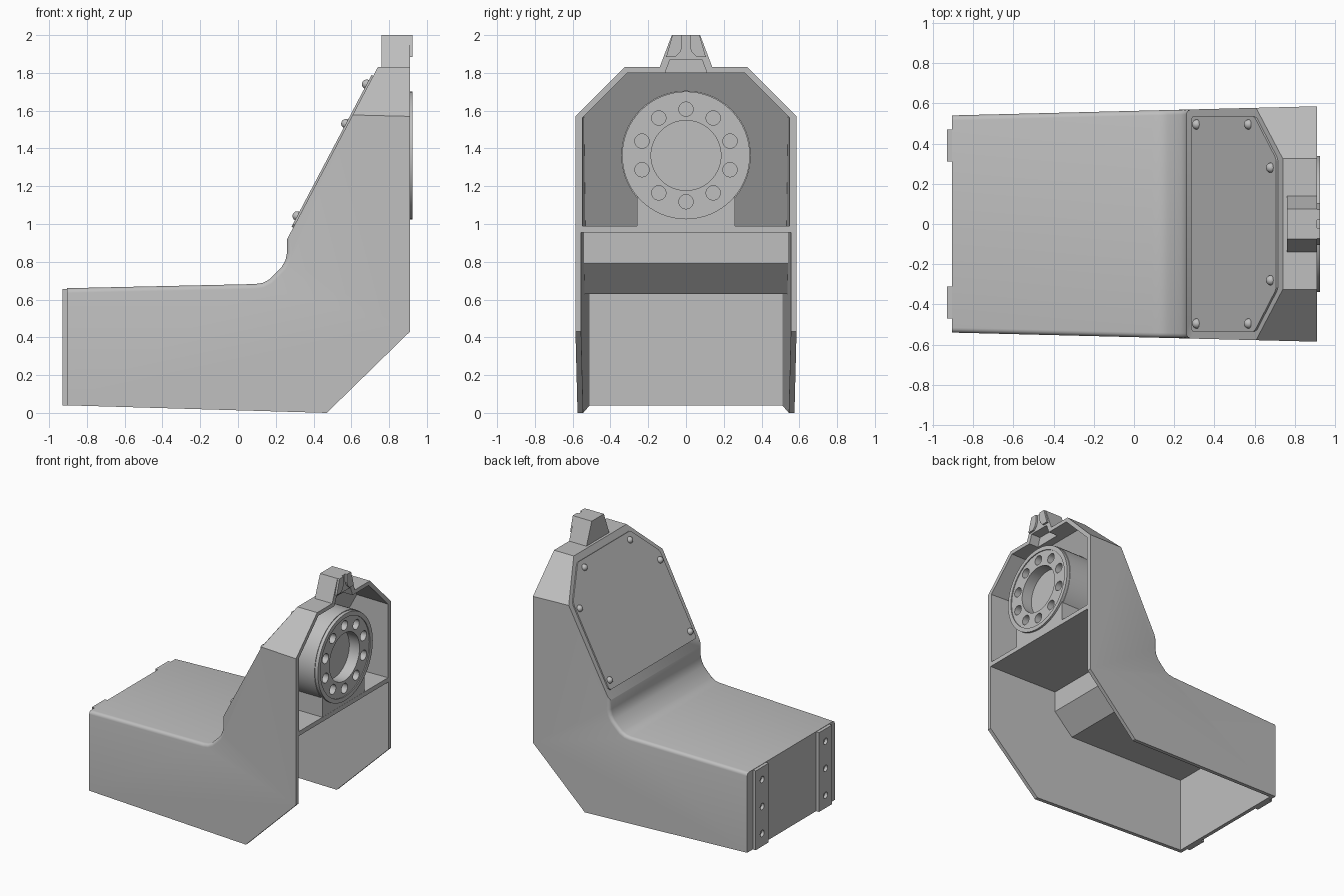
import bpy, bmesh, math
from mathutils import Vector, Matrix

cube = bpy.data.objects.get("Cube")
if cube:
    bpy.data.objects.remove(cube, do_unlink=True)

grey = bpy.data.materials.new("light grey")
grey.use_nodes = True
grey.diffuse_color = (0.52, 0.52, 0.52, 1)
grey.node_tree.nodes["Principled BSDF"].inputs["Base Color"].default_value = grey.diffuse_color

# Sloped back face: starting point, direction up the slope, outward normal
FOOT = Vector((0.26, 0, 0.92))
UP = Vector((0.48, 0, 0.91)).normalized()
OUT = Vector((-UP.z, 0, UP.x))


def finish(name, bm):
    bmesh.ops.recalc_face_normals(bm, faces=bm.faces)
    mesh = bpy.data.meshes.new(name)
    bm.to_mesh(mesh)
    bm.free()
    mesh.materials.append(grey)
    obj = bpy.data.objects.new(name, mesh)
    bpy.context.collection.objects.link(obj)
    return obj


def stack(loops):
    """Closed solid through a row of matching point loops."""
    bm = bmesh.new()
    rings = [[bm.verts.new(p) for p in loop] for loop in loops]
    n = len(rings[0])
    for a, b in zip(rings, rings[1:]):
        for i in range(n):
            j = (i + 1) % n
            bm.faces.new((a[i], a[j], b[j], b[i]))
    bm.faces.new(rings[0])
    bm.faces.new(rings[-1])
    bmesh.ops.recalc_face_normals(bm, faces=bm.faces)
    return bm


def side_prism(profile, inset=0.0):
    """Side profile (x, z) spread across the tapering width."""
    return stack([[(x, s * (0.5625 + 0.025 * x - inset), z) for x, z in profile]
                  for s in (-1, 1)])


def cross_prism(profile, x0, x1):
    """Profile (y, z) pulled along x."""
    return stack([[(x, y, z) for y, z in profile] for x in (x0, x1)])


def lathe_x(rings, y, z, sides):
    """Rings (x, radius) about an axis along x."""
    angles = [2 * math.pi * i / sides for i in range(sides)]
    return stack([[(x, y + r * math.sin(a), z + r * math.cos(a)) for a in angles]
                  for x, r in rings])


def clip(bm, point, normal):
    bmesh.ops.bisect_plane(bm, geom=bm.verts[:] + bm.edges[:] + bm.faces[:],
                           plane_co=point, plane_no=normal, clear_outer=True)
    bmesh.ops.holes_fill(bm, edges=[e for e in bm.edges if e.is_boundary], sides=0)


def clip_shoulders(bm, y, z):
    for s in (-1, 1):
        clip(bm, (0, s * y, z), (0, s, 1))


def cut(obj, bm):
    cutter = finish("cutter", bm)
    cutter.hide_render = True
    mod = obj.modifiers.new("cut", 'BOOLEAN')
    mod.operation = 'DIFFERENCE'
    mod.solver = 'EXACT'
    mod.object = cutter
    graph = bpy.context.evaluated_depsgraph_get()
    mesh = bpy.data.meshes.new_from_object(obj.evaluated_get(graph))
    obj.modifiers.clear()
    obj.data = mesh
    bpy.data.objects.remove(cutter, do_unlink=True)


def smooth(obj):
    bpy.ops.object.select_all(action='DESELECT')
    obj.select_set(True)
    bpy.context.view_layer.objects.active = obj
    bpy.ops.object.shade_smooth_by_angle(angle=math.radians(28))


# Housing: outer skin with rounded lower edges and chamfered shoulders
outer = [(-0.905, 0.04), (-0.905, 0.66), (0.09, 0.682), (0.13, 0.688), (0.165, 0.706),
         (0.2, 0.74), (0.233, 0.775), (0.252, 0.81), (0.26, 0.85), (0.26, 0.92),
         (0.74, 1.83), (0.91, 1.83), (0.91, 0.43), (0.47, 0)]
bm = side_prism(outer)
rim = [e for e in bm.edges
       if e.verts[0].co.y * e.verts[1].co.y > 0
       and all(0.6 < v.co.z < 0.93 and v.co.x < 0.27 for v in e.verts)]
bmesh.ops.bevel(bm, geom=rim, offset=0.025, segments=4, profile=0.5, affect='EDGES')
clip_shoulders(bm, 0.325, 1.83)
housing = finish("housing", bm)

# Lower hollow, open underneath and at the end
cut(housing, side_prism([(-0.875, -0.2), (-0.875, 0.63), (0.145, 0.63), (0.305, 0.79),
                         (0.305, 0.955), (1.1, 0.955), (1.1, -0.2)], 0.03))

# Upper pocket behind the sloped wall
bm = side_prism([(0.34, 0.99), (0.767, 1.8), (1.1, 1.8), (1.1, 0.99)], 0.038)
clip_shoulders(bm, 0.31, 1.8)
cut(housing, bm)

# Notch through the roof, shared with the lug
notch = [(-0.118, 1.78), (0.118, 1.78), (0.085, 1.87), (-0.085, 1.87)]
cut(housing, cross_prism(notch, 0.83, 1))
smooth(housing)

# Top lug with two raised lips
lug = finish("top_lug", cross_prism([(-0.14, 1.829), (0.14, 1.829), (0.075, 2), (-0.075, 2)],
                                    0.76, 0.91))
cut(lug, cross_prism(notch, 0.83, 1))
for s, side in ((1, "left"), (-1, "right")):
    lip = [(0.02, 2), (0.072, 2), (0.105, 1.885), (0.055, 1.885), (0.03, 1.91), (0.02, 1.94)]
    finish(side + "_lug_lip", cross_prism([(s * y, z) for y, z in lip], 0.89, 0.925))

# Bearing barrel with bolt holes, trimmed inside the sloped wall
AXIS_Z = 1.363
bm = lathe_x([(0.3, 0.343), (0.9, 0.343), (0.9, 0.338), (0.925, 0.338), (0.925, 0.305),
              (0.918, 0.305), (0.918, 0.185), (0.83, 0.185)], 0, AXIS_Z, 64)
inside = FOOT + Vector((0.025, 0, 0))
clip(bm, inside, OUT)
barrel = finish("bearing_barrel", bm)
for i in range(10):
    a = 2 * math.pi * i / 10
    cut(barrel, lathe_x([(0.85, 0.038), (1, 0.038)],
                        0.245 * math.sin(a), AXIS_Z + 0.245 * math.cos(a), 20))
smooth(barrel)

# Pedestal under the barrel
bm = cross_prism([(-0.26, 0.98), (0.26, 0.98), (0.26, 1.18), (-0.26, 1.18)], 0.2, 0.909)
clip(bm, inside, OUT)
pedestal = finish("barrel_pedestal", bm)
cut(pedestal, lathe_x([(0.1, 0.335), (1.2, 0.335)], 0, AXIS_Z, 64))

# Mounting pads on the low end
for s, side in ((1, "left"), (-1, "right")):
    pad = finish(side + "_mounting_pad",
                 cross_prism([(s * 0.31, 0.04), (s * 0.47, 0.04),
                              (s * 0.47, 0.657), (s * 0.31, 0.657)], -0.93, -0.9))
    for z in (0.14, 0.35, 0.56):
        cut(pad, lathe_x([(-1, 0.025), (-0.906, 0.025)], s * 0.39, z, 16))


# Access cover on the slope
def on_slope(x, y, lift):
    return FOOT + UP * ((x - FOOT.x) / UP.x) + OUT * lift + Vector((0, y, 0))


half = [(0.292, 0.52), (0.3, 0.535), (0.6, 0.535), (0.612, 0.525), (0.71, 0.335), (0.716, 0.315)]
outline = half + [(x, -y) for x, y in reversed(half)]
finish("access_cover", stack([[on_slope(x, y, h) for x, y in outline] for h in (-0.01, 0.01)]))

# Domed cover screws
turn = OUT.to_track_quat('Z', 'Y').to_matrix().to_4x4()
for x, y in ((0.322, 0.495), (0.58, 0.495), (0.69, 0.28)):
    for s in (-1, 1):
        bm = bmesh.new()
        bmesh.ops.create_uvsphere(
            bm, u_segments=16, v_segments=10, radius=0.025,
            matrix=Matrix.Translation(on_slope(x, s * y, 0.01)) @ turn)
        smooth(finish("cover_screw", bm))
